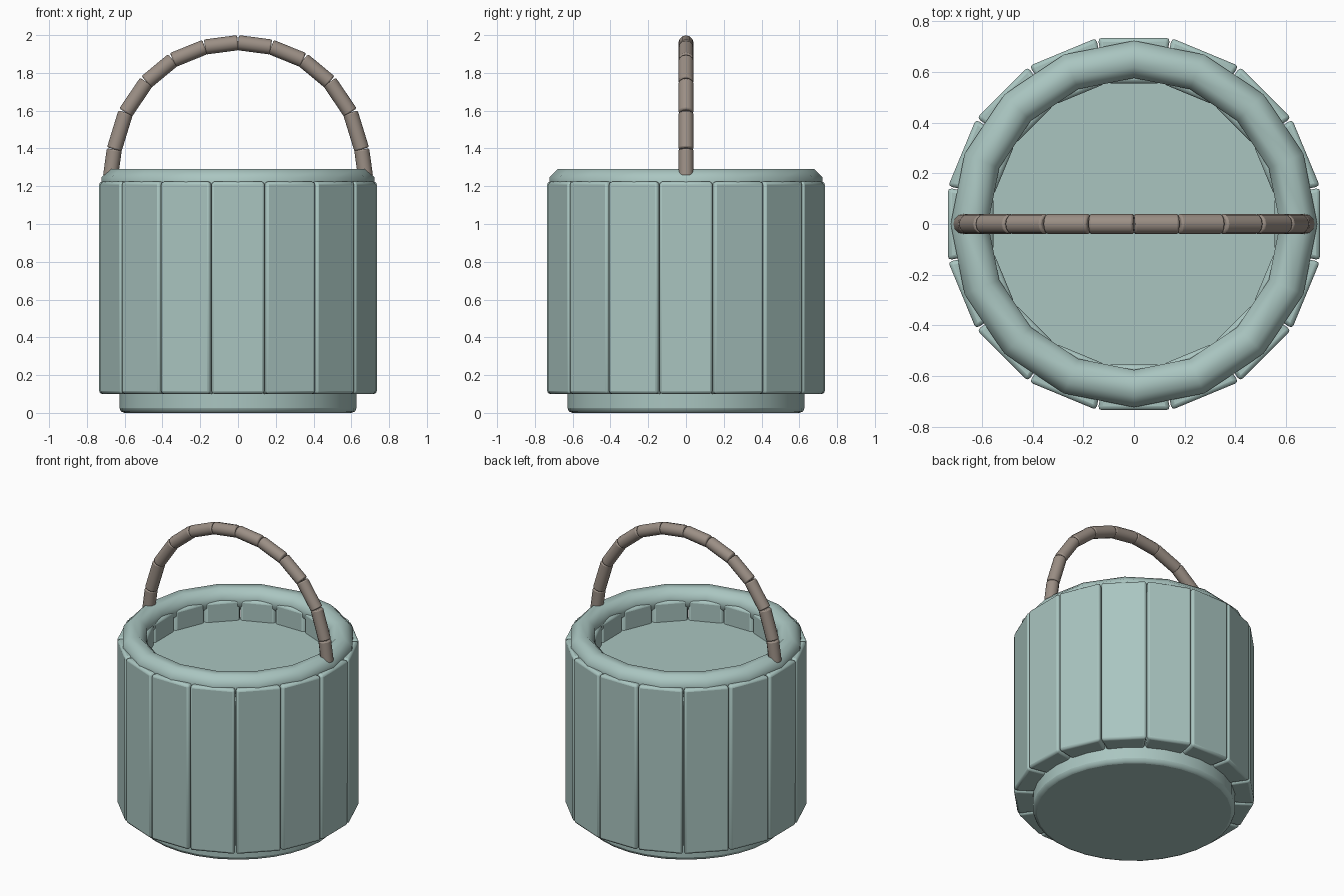
import bpy, bmesh, math
from mathutils import Vector, Matrix

if "Cube" in bpy.data.objects:
    bpy.data.objects.remove(bpy.data.objects["Cube"])


def material(name, rgb):
    m = bpy.data.materials.new(name)
    m.use_nodes = True
    m.diffuse_color = (*rgb, 1)
    bsdf = next(n for n in m.node_tree.nodes if n.type == 'BSDF_PRINCIPLED')
    bsdf.inputs["Base Color"].default_value = (*rgb, 1)
    return m


TEAL = material("pale teal", (0.40, 0.56, 0.53))
BROWN = material("grey brown", (0.33, 0.275, 0.235))


def finish(bm, name, mat, bevel=0, segments=2):
    """Turn a bmesh into a smooth-shaded object, with an optional rounded edge."""
    bmesh.ops.recalc_face_normals(bm, faces=bm.faces)
    mesh = bpy.data.meshes.new(name)
    bm.to_mesh(mesh)
    bm.free()
    mesh.materials.append(mat)
    ob = bpy.data.objects.new(name, mesh)
    bpy.context.collection.objects.link(ob)
    if bevel:
        mod = ob.modifiers.new("rounded edges", 'BEVEL')
        mod.width, mod.segments = bevel, segments
        mod.limit_method, mod.angle_limit = 'ANGLE', math.radians(50)
    bpy.ops.object.select_all(action='DESELECT')
    ob.select_set(True)
    bpy.context.view_layer.objects.active = ob
    bpy.ops.object.shade_smooth_by_angle(angle=math.radians(50))
    return ob


def cylinder(name, start, end, radius, sides, mat, bevel):
    start, end = Vector(start), Vector(end)
    axis = end - start
    turn = axis.to_track_quat('Z', 'Y').to_matrix().to_4x4()
    bm = bmesh.new()
    bmesh.ops.create_cone(bm, cap_ends=True, segments=sides, radius1=radius,
                          radius2=radius, depth=axis.length,
                          matrix=Matrix.Translation((start + end) / 2) @ turn)
    return finish(bm, name, mat, bevel)


# Solid core: shows as the foot below and the floor inside
cylinder("core", (0, 0, 0), (0, 0, 1.09), 0.627, 32, TEAL, 0.025)

# Wall of wedge-shaped planks
COUNT = 16
OUTER, INNER, LOW, HIGH = 0.735, 0.555, 0.10, 1.225
half = math.tan(math.pi / COUNT)
bm = bmesh.new()
for i in range(COUNT):
    spin = Matrix.Rotation(i * math.tau / COUNT, 4, 'Z')
    outline = [(r, s * (r * half - 0.003)) for r, s in
               ((INNER, -1), (OUTER, -1), (OUTER, 1), (INNER, 1))]
    base = bm.faces.new([bm.verts.new(spin @ Vector((x, y, LOW))) for x, y in outline])
    grown = bmesh.ops.extrude_face_region(bm, geom=[base], use_keep_orig=True)
    top = [v for v in grown["geom"] if isinstance(v, bmesh.types.BMVert)]
    bmesh.ops.translate(bm, verts=top, vec=(0, 0, HIGH - LOW))
finish(bm, "wall_planks", TEAL, 0.016)

# Rounded rim ring
bm = bmesh.new()
SIDES, MAJOR, MINOR, RIM_Z = 8, 0.65, 0.08, 1.216
rings = []
for i in range(COUNT):
    a = i * math.tau / COUNT
    ring = []
    for j in range(SIDES):
        b = (j + 0.5) * math.tau / SIDES
        r = MAJOR + MINOR * math.cos(b)
        ring.append(bm.verts.new((r * math.cos(a), r * math.sin(a),
                                  RIM_Z + MINOR * math.sin(b))))
    rings.append(ring)
for i in range(COUNT):
    p, q = rings[i], rings[(i + 1) % COUNT]
    for j in range(SIDES):
        k = (j + 1) % SIDES
        bm.faces.new((p[j], q[j], q[k], p[k]))
finish(bm, "rim", TEAL)

# Arched handle made of short rounded rods
ARCH = [(0, 1.96), (0.175, 1.937), (0.345, 1.868), (0.485, 1.752),
        (0.595, 1.59), (0.655, 1.395), (0.675, 1.25)]
for side, label in ((1, "left"), (-1, "right")):
    for n, (a, b) in enumerate(zip(ARCH, ARCH[1:])):
        cylinder(f"handle_{label}_{n + 1}", (side * a[0], 0, a[1]),
                 (side * b[0], 0, b[1]), 0.04, 12, BROWN, 0.008)
